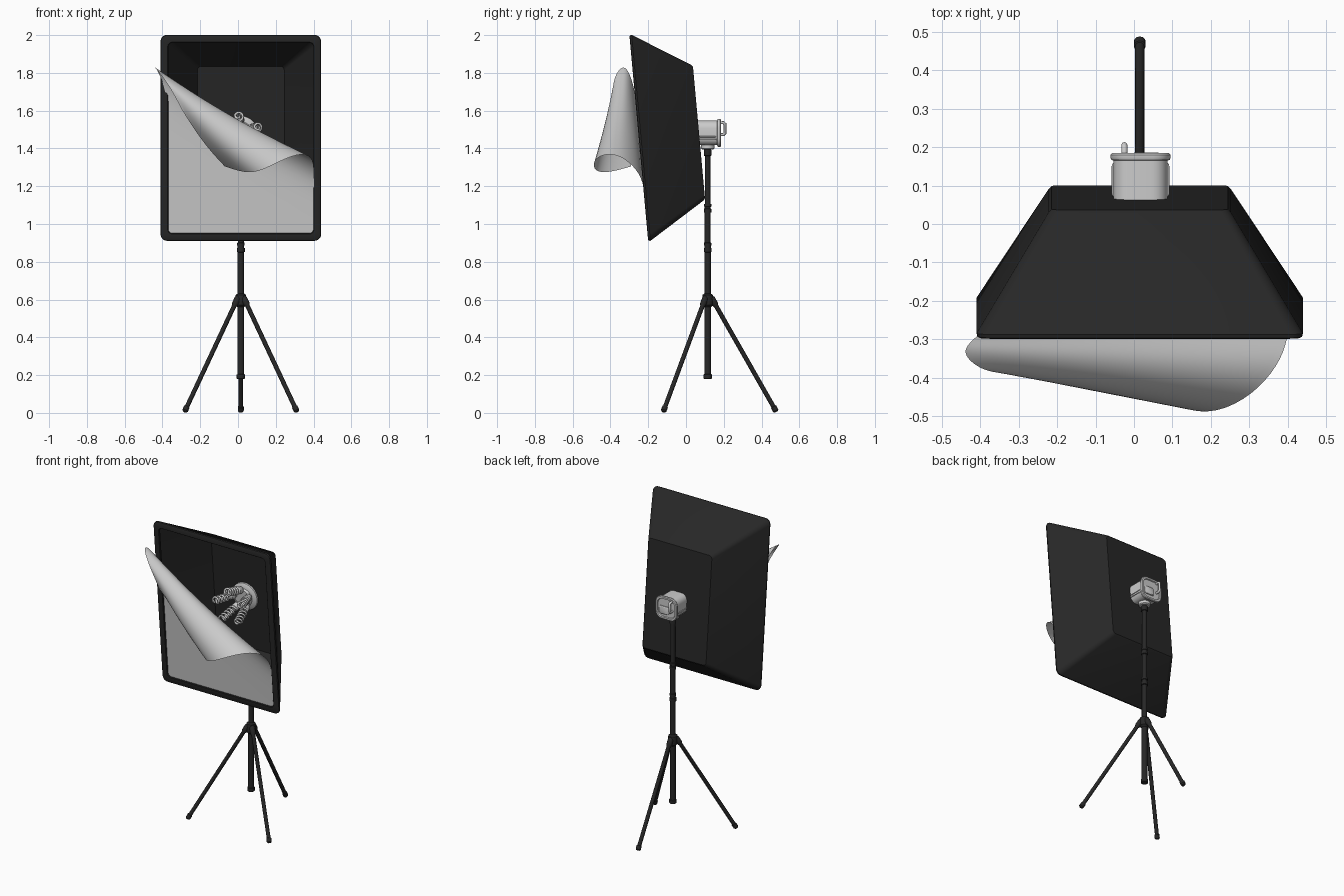
import bpy, bmesh, math
from mathutils import Vector, Matrix

if "Cube" in bpy.data.objects:
    bpy.data.objects.remove(bpy.data.objects["Cube"])

CX, PY = 0.015, 0.115          # stand axis
TILT = math.radians(5.2)
BOX = Matrix.Translation((CX, -0.25, 1.455)) @ Matrix.Rotation(TILT, 4, 'X')

black = bpy.data.materials.new("black_fabric")
black.diffuse_color = (0.02, 0.02, 0.02, 1)
black.use_nodes = True
black.node_tree.nodes["Principled BSDF"].inputs["Base Color"].default_value = black.diffuse_color


def finish(bm, name, mat=None, angle=35):
    bmesh.ops.recalc_face_normals(bm, faces=bm.faces)
    me = bpy.data.meshes.new(name)
    bm.to_mesh(me)
    bm.free()
    ob = bpy.data.objects.new(name, me)
    bpy.context.collection.objects.link(ob)
    if mat:
        me.materials.append(mat)
    bpy.ops.object.select_all(action='DESELECT')
    ob.select_set(True)
    bpy.context.view_layer.objects.active = ob
    bpy.ops.object.shade_smooth_by_angle(angle=math.radians(angle))
    return ob


def loft(name, rings, mat=None, caps=True):
    bm = bmesh.new()
    rows = [[bm.verts.new(p) for p in r] for r in rings]
    n = len(rows[0])
    for a, b in zip(rows, rows[1:]):
        for i in range(n):
            j = (i + 1) % n
            bm.faces.new((a[i], a[j], b[j], b[i]))
    if caps:
        bm.faces.new(rows[0])
        bm.faces.new(rows[-1])
    return finish(bm, name, mat)


def round_rect(m, y, w, h, r, seg=5):
    pts = []
    for k, (sx, sz) in enumerate(((1, 1), (-1, 1), (-1, -1), (1, -1))):
        for i in range(seg + 1):
            a = math.pi / 2 * (k + i / seg)
            pts.append(m @ Vector((sx * (w / 2 - r) + r * math.cos(a), y,
                                   sz * (h / 2 - r) + r * math.sin(a))))
    return pts


def rod(name, start, end, profile, mat=None, seg=16):
    """Turned part: profile of (distance along axis, radius)."""
    start, end = Vector(start), Vector(end)
    q = (end - start).to_track_quat('Z', 'Y')
    rings = [[start + q @ Vector((r * math.cos(t), r * math.sin(t), d))
              for t in (2 * math.pi * i / seg for i in range(seg))] for d, r in profile]
    return loft(name, rings, mat)


def tube(name, pts, r, mat=None, cyclic=False):
    cu = bpy.data.curves.new(name, 'CURVE')
    cu.dimensions = '3D'
    cu.bevel_depth, cu.bevel_resolution, cu.use_fill_caps = r, 2, True
    sp = cu.splines.new('POLY')
    sp.points.add(len(pts) - 1)
    for p, c in zip(sp.points, pts):
        p.co = (*c, 1)
    sp.use_cyclic_u = cyclic
    ob = bpy.data.objects.new(name, cu)
    bpy.context.collection.objects.link(ob)
    if mat:
        cu.materials.append(mat)
    return ob


# Softbox shell: outside, rounded front lip, hollow inside
shell = [(0.32, 0.46, 0.70, 0.02), (0.312, 0.475, 0.72, 0.025),
         (0.012, 0.85, 1.095, 0.035), (0.003, 0.846, 1.091, 0.034), (0, 0.835, 1.08, 0.03),
         (0, 0.775, 1.02, 0.025), (0.004, 0.768, 1.013, 0.022), (0.012, 0.768, 1.013, 0.022),
         (0.014, 0.83, 1.075, 0.03), (0.31, 0.46, 0.705, 0.02)]
loft("softbox_shell", [round_rect(BOX, *s) for s in shell], black)

# Diffuser sheet: flat lower part, upper corner peeled and rolled forward
left = [(-0.37, -0.195, 0.94), (-0.37, -0.24, 1.45), (-0.372, -0.26, 1.65), (-0.40, -0.285, 1.76),
        (-0.43, -0.31, 1.82), (-0.445, -0.335, 1.835), (-0.42, -0.365, 1.805),
        (-0.38, -0.385, 1.755), (-0.33, -0.39, 1.67), (-0.30, -0.385, 1.61)]
right = [(0.403, -0.195, 0.94), (0.403, -0.212, 1.12), (0.403, -0.23, 1.25), (0.402, -0.30, 1.33),
         (0.375, -0.37, 1.37), (0.31, -0.445, 1.37), (0.215, -0.495, 1.33),
         (0.12, -0.485, 1.28), (0.04, -0.42, 1.268), (-0.07, -0.29, 1.305)]
bm = bmesh.new()
rows = []
for k, (a, b) in enumerate(zip(left, right)):
    row = []
    for i in range(11):
        u = i / 10
        p = Vector(a).lerp(Vector(b), u)
        if k > 2:
            p.z -= 0.02 * math.sin(math.pi * u)
        row.append(bm.verts.new(p))
    rows.append(row)
for a, b in zip(rows, rows[1:]):
    for i in range(10):
        bm.faces.new((a[i], a[i + 1], b[i + 1], b[i]))
sheet = finish(bm, "diffuser_sheet", angle=180)
sub = sheet.modifiers.new("smooth", 'SUBSURF')
sub.levels = sub.render_levels = 2
sub.boundary_smooth = 'PRESERVE_CORNERS'

# Stand column with clamps and caps
rod("stand_column", (CX, PY, 0), (CX, PY, 1),
    [(0.18, 0.019), (0.183, 0.022), (0.203, 0.022), (0.205, 0.018), (0.56, 0.018),
     (0.57, 0.028), (0.60, 0.03), (0.625, 0.027), (0.632, 0.0165), (0.85, 0.0165), (0.852, 0.021),
     (0.872, 0.021), (0.874, 0.0165), (0.885, 0.0165), (0.887, 0.02), (0.90, 0.02), (0.902, 0.016),
     (1.06, 0.016), (1.062, 0.02), (1.08, 0.02), (1.082, 0.016), (1.09, 0.016), (1.092, 0.019),
     (1.105, 0.019), (1.107, 0.0155), (1.36, 0.0155), (1.362, 0.02), (1.39, 0.02), (1.40, 0.015),
     (1.43, 0.015)], black)

# Tripod legs with hinge lugs and feet
for i, (fx, fy) in enumerate(((-0.28, -0.118), (0.31, -0.118), (CX, 0.475))):
    foot = Vector((fx, fy, 0.012))
    out = Vector((fx - CX, fy - PY, 0)).normalized()
    top = Vector((CX, PY, 0.605)) + out * 0.022
    n = (foot - top).length
    rod(f"leg_{i + 1}", top, foot,
        [(-0.012, 0.012), (0, 0.017), (0.035, 0.017), (0.045, 0.012), (n - 0.025, 0.012),
         (n - 0.023, 0.0155), (n, 0.0155), (n + 0.007, 0.01)], black, 12)

# Lamp housing behind the box
HEAD = Matrix.Translation((CX + 0.002, 0, 1.482))
loft("lamp_housing", [round_rect(HEAD, *s) for s in
     [(0.05, 0.14, 0.13, 0.04), (0.165, 0.14, 0.13, 0.04), (0.167, 0.152, 0.145, 0.045),
      (0.172, 0.156, 0.149, 0.045), (0.180, 0.156, 0.149, 0.045), (0.185, 0.148, 0.141, 0.042),
      (0.185, 0.128, 0.12, 0.036), (0.178, 0.122, 0.114, 0.034)]])
loft("switch_panel", [round_rect(HEAD @ Matrix.Translation((0.015, 0, -0.015)), *s) for s in
     [(0.17, 0.07, 0.05, 0.01), (0.183, 0.07, 0.05, 0.01), (0.186, 0.062, 0.042, 0.008)]])
for z in (-0.035, -0.02):
    tube("housing_rib", [p for p in round_rect(HEAD @ Matrix.Translation((0, 0, z)) @
         Matrix.Rotation(math.pi / 2, 4, 'X') @ Matrix.Translation((0, 0, -0.115)),
         0, 0.144, 0.09, 0.01)], 0.003, None, True)
# Rear handle
tube("rear_handle", [(-0.025, y, z) for y, z in
     ((0.175, 1.535), (0.198, 1.537), (0.206, 1.530), (0.206, 1.480), (0.198, 1.473), (0.175, 1.473))],
     0.008)
# Mounting neck
rod("mount_neck", (CX, PY, 0), (CX, PY, 1), [(1.395, 0.03), (1.40, 0.036), (1.425, 0.036)])

# Lamp plate inside the box and fanned spiral bulbs
rod("lamp_plate", (CX, 0.068, 1.484), (CX, -0.9, 1.395),
    [(0, 0.09), (0.02, 0.09), (0.024, 0.085), (0.03, 0.06), (0.045, 0.055)], None, 32)
for i in range(5):
    a = math.radians(96 + 72 * i)
    radial = Vector((math.cos(a), 0, math.sin(a)))
    base = Vector((CX, 0.045, 1.482)) + radial * 0.045
    tip = Vector((CX, -0.13, 1.47)) + radial * 0.105
    rod(f"bulb_base_{i + 1}", base, tip, [(0, 0.015), (0.03, 0.015), (0.034, 0.022),
                                          (0.065, 0.024), (0.07, 0.018)])
    q = (tip - base).to_track_quat('Z', 'Y')
    n = (tip - base).length
    spiral = []
    for k in range(81):
        t = k / 80
        r = 0.021 * min(1, (1 - t) * 8 + 0.15)
        w = t * 5 * 2 * math.pi
        spiral.append(base + q @ Vector((r * math.cos(w), r * math.sin(w), 0.068 + (n - 0.068) * t)))
    tube(f"bulb_spiral_{i + 1}", spiral, 0.0065)
